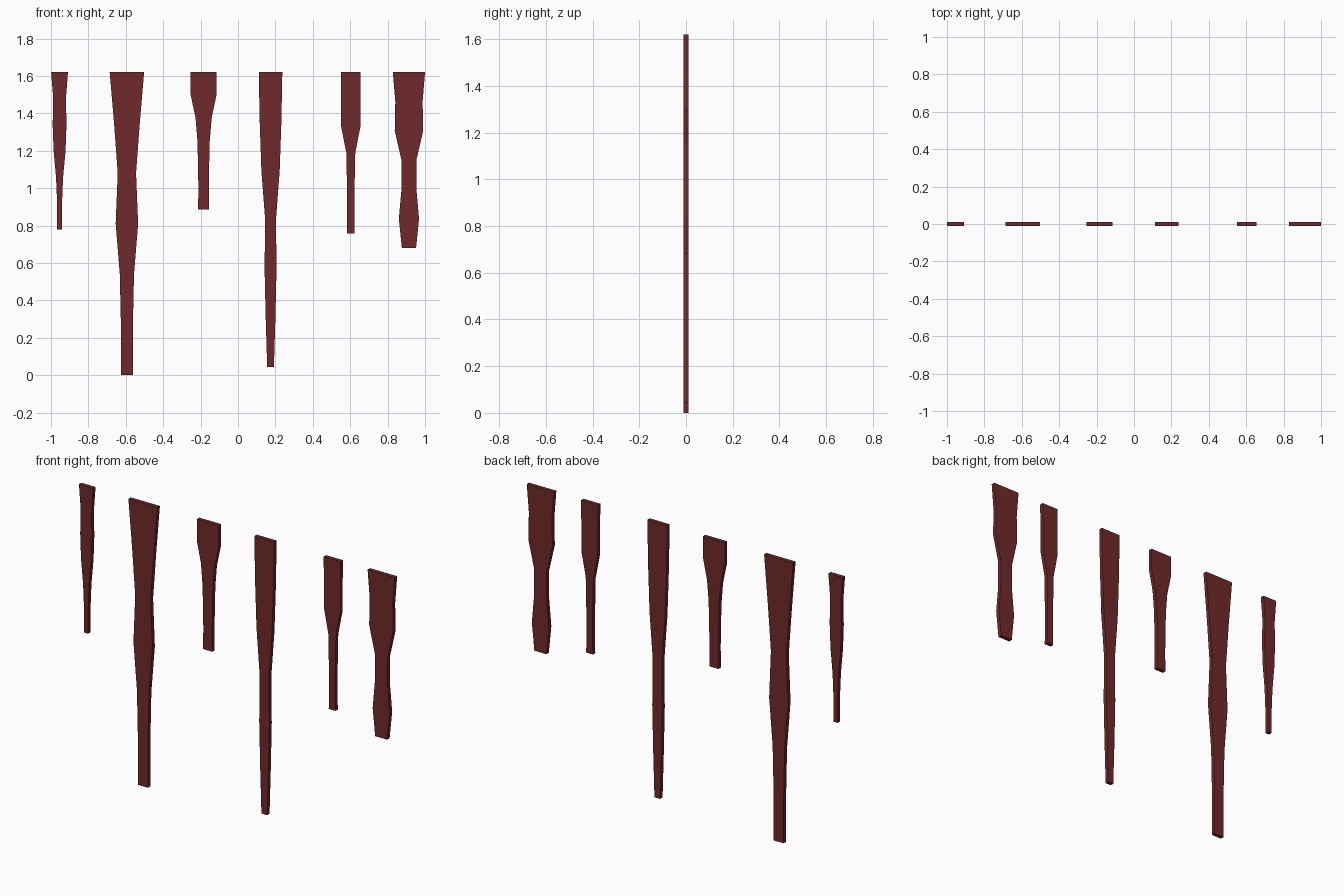
import bpy, bmesh

if "Cube" in bpy.data.objects:
    bpy.data.objects.remove(bpy.data.objects["Cube"])

TOP = 1.62      # shared top height of every drip
DEPTH = 0.022   # thickness front to back

red = bpy.data.materials.new("dark_red")
red.diffuse_color = (0.165, 0.023, 0.024, 1)
red.use_nodes = True
red.node_tree.nodes["Principled BSDF"].inputs["Base Color"].default_value = red.diffuse_color

# Each drip: centre x, bottom z, half widths at evenly spaced levels from top to bottom
drips = [
    (-0.954, 0.78, (0.045, 0.034, 0.037, 0.032, 0.019, 0.013, 0.013)),
    (-0.594, 0.00, (0.092, 0.069, 0.049, 0.060, 0.038, 0.032, 0.032)),
    (-0.184, 0.887, (0.069, 0.069, 0.043, 0.033, 0.030, 0.028, 0.029)),
    (0.174, 0.045, (0.063, 0.058, 0.049, 0.029, 0.032, 0.026, 0.018)),
    (0.603, 0.757, (0.053, 0.052, 0.052, 0.024, 0.021, 0.019, 0.021)),
    (0.914, 0.68, (0.086, 0.073, 0.076, 0.040, 0.040, 0.054, 0.038)),
]


def make_drip(name, cx, bottom, halves):
    bm = bmesh.new()
    n = len(halves) - 1
    rings = []
    for i, h in enumerate(halves):
        z = TOP + (bottom - TOP) * i / n
        rings.append([bm.verts.new((cx + sx * h, sy * DEPTH / 2, z))
                      for sx, sy in ((-1, -1), (1, -1), (1, 1), (-1, 1))])
    # side walls between rings
    for a, b in zip(rings, rings[1:]):
        for k in range(4):
            j = (k + 1) % 4
            bm.faces.new((a[k], b[k], b[j], a[j]))
    # end caps
    bm.faces.new(rings[0])
    bm.faces.new(rings[-1][::-1])
    bmesh.ops.recalc_face_normals(bm, faces=bm.faces)
    mesh = bpy.data.meshes.new(name)
    bm.to_mesh(mesh)
    bm.free()
    mesh.materials.append(red)
    obj = bpy.data.objects.new(name, mesh)
    bpy.context.collection.objects.link(obj)


for i, (cx, bottom, halves) in enumerate(drips, 1):
    make_drip(f"drip_{i}", cx, bottom, halves)
